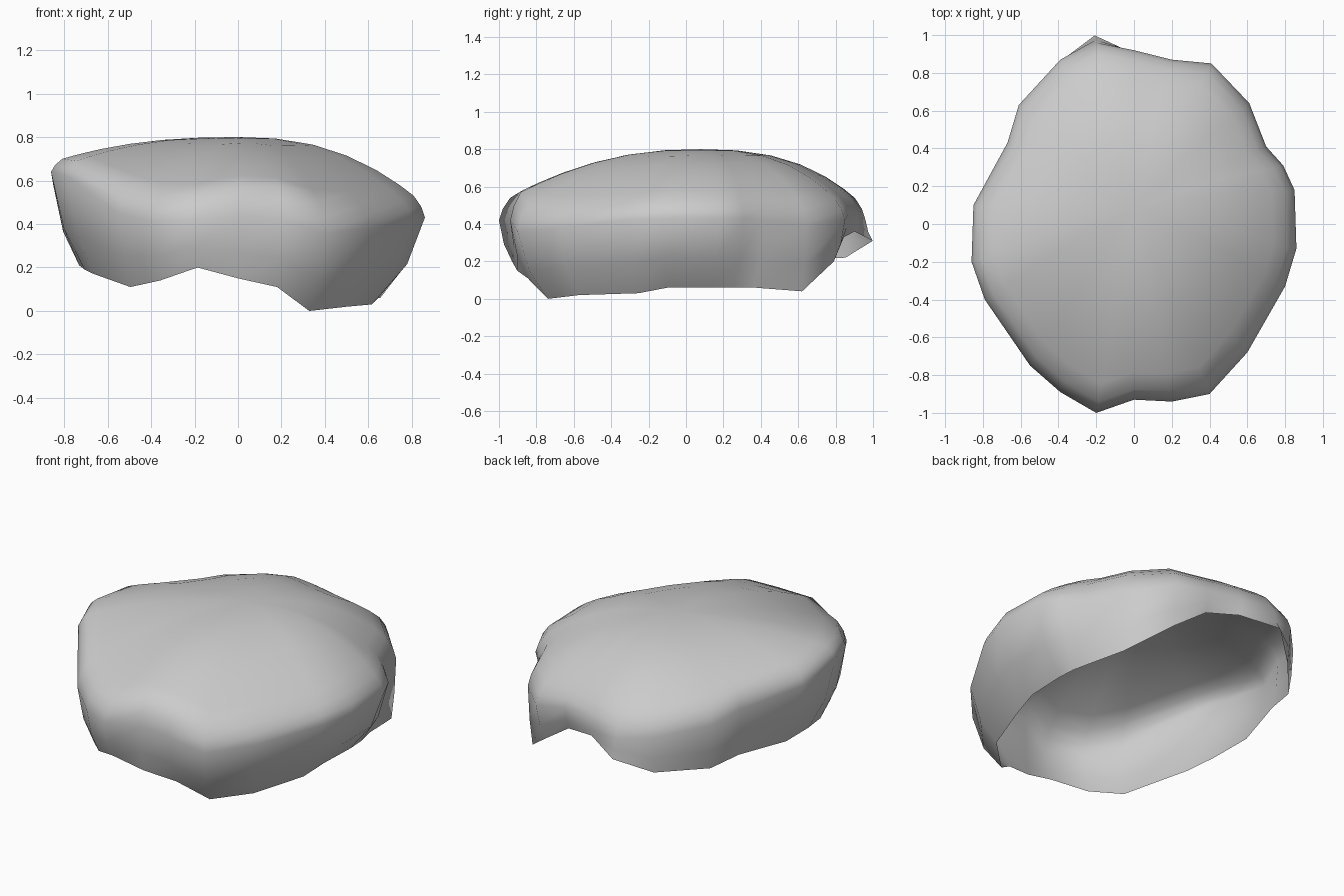
import bpy
import bmesh
from mathutils import Vector

default_cube = bpy.data.objects.get("Cube")
if default_cube:
    bpy.data.objects.remove(default_cube, do_unlink=True)

# One flat material
grey = bpy.data.materials.new("neutral_grey")
grey.use_nodes = True
colour = (0.6, 0.6, 0.6, 1)
grey.diffuse_color = colour
grey.node_tree.nodes["Principled BSDF"].inputs["Base Color"].default_value = colour

# Each station around the shell, counter-clockwise from the right side:
# widest x, y, z, then rim inset factor, rim height, shoulder height
stations = [
    (.86, -.13, .43, .75, .06, .53),
    (.85, .18, .43, .77, .06, .53),
    (.79, .31, .43, .82, .06, .53),
    (.7, .41, .42, .89, .06, .54),
    (.61, .64, .4, .97, .04, .53),
    (.41, .85, .42, .93, .2, .53),
    (.2, .87, .46, .97, .33, .55),
    (0, .92, .45, .98, .36, .55),
    (-.2, .96, .42, 1.04, .31, .54),
    (-.39, .87, .44, .98, .22, .55),
    (-.61, .63, .48, .97, .21, .58),
    (-.67, .43, .52, .96, .23, .62),
    (-.85, .1, .58, .86, .21, .67),
    (-.86, -.2, .64, .82, .19, .7),
    (-.79, -.4, .62, .84, .17, .69),
    (-.55, -.75, .45, .9, .11, .58),
    (-.39, -.89, .41, .92, .14, .53),
    (-.2, -1, .42, .93, .2, .54),
    (0, -.93, .43, .97, .15, .58),
    (.2, -.94, .42, .9, .11, .57),
    (.4, -.9, .36, .82, 0, .5),
    (.6, -.68, .38, .84, .02, .49),
    (.8, -.33, .42, .77, .03, .51),
]
PEAK = .8
SHOULDER = .94
DOME_STEPS = (.86, .74, .58, .4, .2)


def column(x, y, z, inset, rim_z, shoulder_z):
    """Points of one station from the open rim up towards the crown."""
    wide = Vector((x, y, z))
    rim = Vector((x * inset, y * inset, rim_z))
    belly = rim.lerp(wide, .42)
    belly.xy = rim.xy.lerp(wide.xy, .62)
    points = [rim, belly, wide, Vector((x * .98, y * .98, (z + shoulder_z) / 2))]
    for scale in (SHOULDER,) + DOME_STEPS:
        rise = 1 - (scale / SHOULDER) ** 2.4
        height = shoulder_z + (PEAK - shoulder_z) * rise
        points.append(Vector((x * scale, y * scale + .08 * rise, height)))
    return points


# Open-bottomed shell lofted around the stations
bm = bmesh.new()
columns = [[bm.verts.new(p) for p in column(*s)] for s in stations]
crown = bm.verts.new((0, .08, PEAK))
for i, left in enumerate(columns):
    right = columns[(i + 1) % len(columns)]
    for k in range(len(left) - 1):
        bm.faces.new((left[k], right[k], right[k + 1], left[k + 1]))
    bm.faces.new((left[-1], right[-1], crown))
for face in bm.faces:
    face.smooth = True

mesh = bpy.data.meshes.new("domed_shell")
bm.to_mesh(mesh)
bm.free()
mesh.materials.append(grey)
shell = bpy.data.objects.new("domed_shell", mesh)
bpy.context.collection.objects.link(shell)
